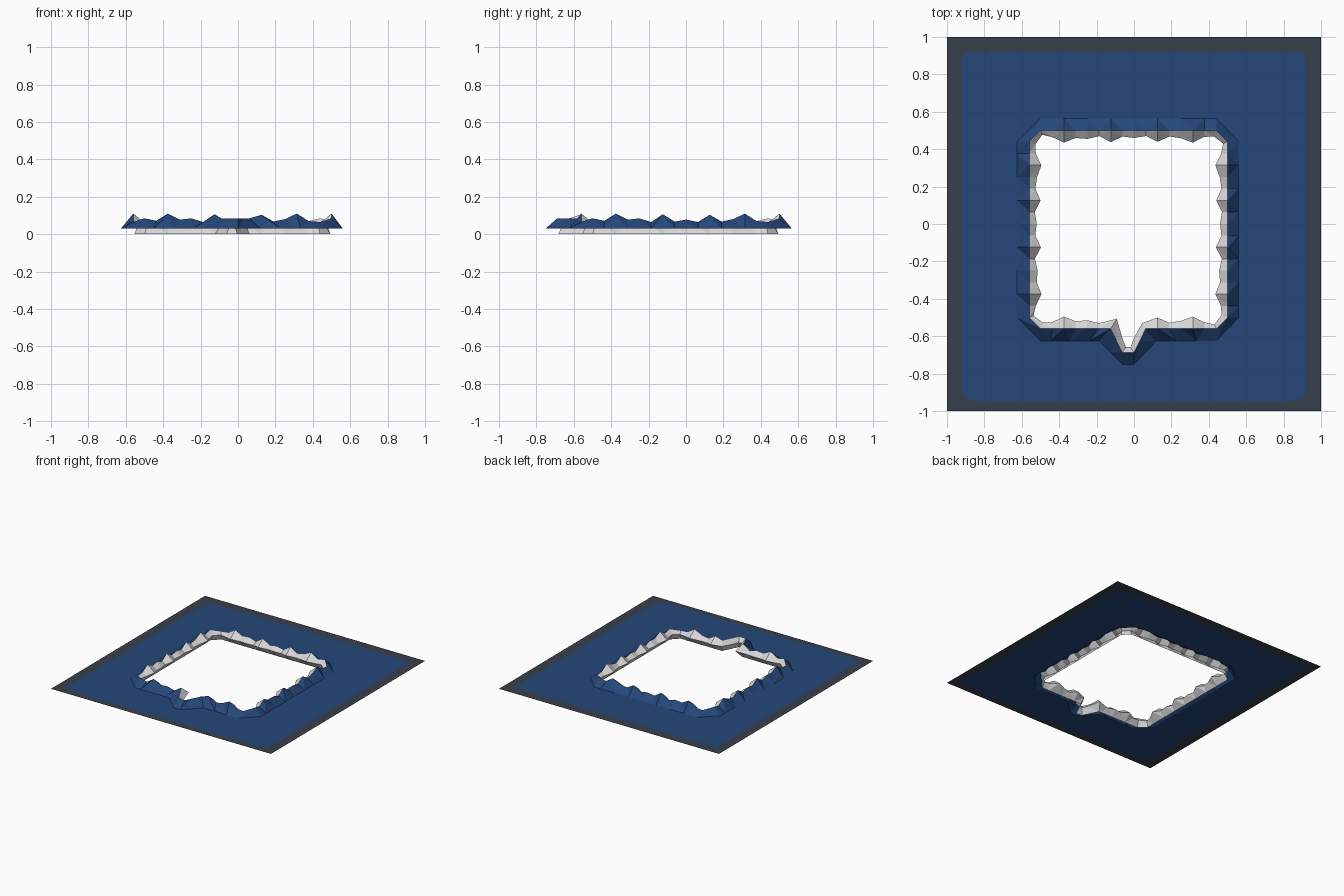
import bpy, bmesh
from mathutils import Vector

if "Cube" in bpy.data.objects:
    bpy.data.objects.remove(bpy.data.objects["Cube"])

PLATE_Z = 0.031

def material(name, rgb):
    m = bpy.data.materials.new(name)
    m.diffuse_color = (*rgb, 1)
    m.use_nodes = True
    m.node_tree.nodes["Principled BSDF"].inputs["Base Color"].default_value = m.diffuse_color
    return m

BLUE = material("deep blue", (0.018, 0.064, 0.195))
SLATE = material("slate border", (0.040, 0.050, 0.070))
ROCK = material("pale rock", (0.68, 0.68, 0.70))

def finish(bm, name, mat):
    me = bpy.data.meshes.new(name)
    bm.to_mesh(me)
    bm.free()
    me.materials.append(mat)
    bpy.context.collection.objects.link(bpy.data.objects.new(name, me))

def flat_ring(name, outer, inner, mat):
    """Flat sheet between two outlines, facing up."""
    bm = bmesh.new()
    edges = []
    for loop in (outer, inner):
        vs = [bm.verts.new((p[0], p[1], PLATE_Z)) for p in loop]
        edges += [bm.edges.new((vs[i - 1], vs[i])) for i in range(len(vs))]
    bmesh.ops.triangle_fill(bm, edges=edges, use_beauty=True)
    bm.normal_update()
    for f in bm.faces:
        if f.normal.z < 0:
            f.normal_flip()
    finish(bm, name, mat)

def strips(name, rows, mat):
    """Closed bands of flat triangles joining successive loops."""
    bm = bmesh.new()
    loops = [[bm.verts.new(p) for p in r] for r in rows]
    n = len(rows[0])
    for a, b in zip(loops, loops[1:]):
        for i in range(n):
            j = (i + 1) % n
            if i % 2:
                tris = ((a[i], b[i], b[j]), (a[i], b[j], a[j]))
            else:
                tris = ((a[i], b[i], a[j]), (a[j], b[i], b[j]))
            for t in tris:
                bm.faces.new(t)
    bm.normal_update()
    finish(bm, name, mat)

# Rim corners, clockwise from above: outer foot, crest, steps to next corner
CORNERS = [
    ((-0.50, 0.565), (-0.50, 0.50), 15),        # back
    ((0.44, 0.565), (0.44, 0.50), 1),
    ((0.56, 0.44), (0.50, 0.44), 15),           # right
    ((0.56, -0.50), (0.50, -0.50), 1),
    ((0.44, -0.625), (0.44, -0.56), 6),         # front, right half
    ((0.12, -0.625), (0.0625, -0.56), 2),       # notch
    ((0.0, -0.75), (0.0, -0.688), 1),
    ((-0.0625, -0.75), (-0.0625, -0.688), 2),
    ((-0.185, -0.625), (-0.125, -0.56), 6),     # front, left half
    ((-0.50, -0.625), (-0.50, -0.56), 1),
    ((-0.625, -0.50), (-0.56, -0.50), 15),      # left
    ((-0.625, 0.44), (-0.56, 0.44), 1),
]

# Inward rock bulge at each sixteenth step from -0.5 to 0.44
BULGE = [.025, .035, .065, .04, .045, .03, .062, .032,
         .04, .03, .06, .032, .042, .065, .034, .025]

foot, crest, bulge, base = [], [], [], []
for i, (o0, c0, n) in enumerate(CORNERS):
    o1, c1, _ = CORNERS[(i + 1) % len(CORNERS)]
    o0, c0, o1, c1 = (Vector(p) for p in (o0, c0, o1, c1))
    d = (c1 - c0).normalized()
    for k in range(n):
        o, c = o0.lerp(o1, k / n), c0.lerp(c1, k / n)
        if k:
            inward = Vector((d.y, -d.x))
        else:
            prev = (c0 - Vector(CORNERS[i - 1][1])).normalized()
            inward = Vector((d.y + prev.y, -d.x - prev.x)).normalized()
        s = c.x if abs(d.x) > abs(d.y) else c.y
        if c.y < -0.57 or n < 3:
            b, h = 0.035, 0.085
        else:
            b = BULGE[max(0, min(15, round((s + 0.5) * 16)))]
            h = 0.065 + 0.045 * max(0, b - 0.03) / 0.035
        foot.append((o.x, o.y, PLATE_Z))
        crest.append((c.x, c.y, h))
        m = c + inward * b
        bulge.append((m.x, m.y, 0.30 * h + 0.025))
        q = c + inward * 0.006
        base.append((q.x, q.y, 0))

# Rim: blue outer slope and pale rock inner wall
strips("outer_slope", [crest, foot], BLUE)
strips("inner_rock_wall", [base, bulge, crest], ROCK)

# Flat sheet: blue field with softened corners, and slate border
field = [(-0.92, 0.89), (-0.90, 0.92), (0.90, 0.92), (0.92, 0.89), (0.92, -0.90),
         (0.90, -0.93), (0.82, -0.95), (-0.82, -0.95), (-0.90, -0.93), (-0.92, -0.90)]
flat_ring("blue_field", field, [p[:2] for p in foot], BLUE)
flat_ring("slate_border", [(-1, 1), (1, 1), (1, -1), (-1, -1)], field, SLATE)
